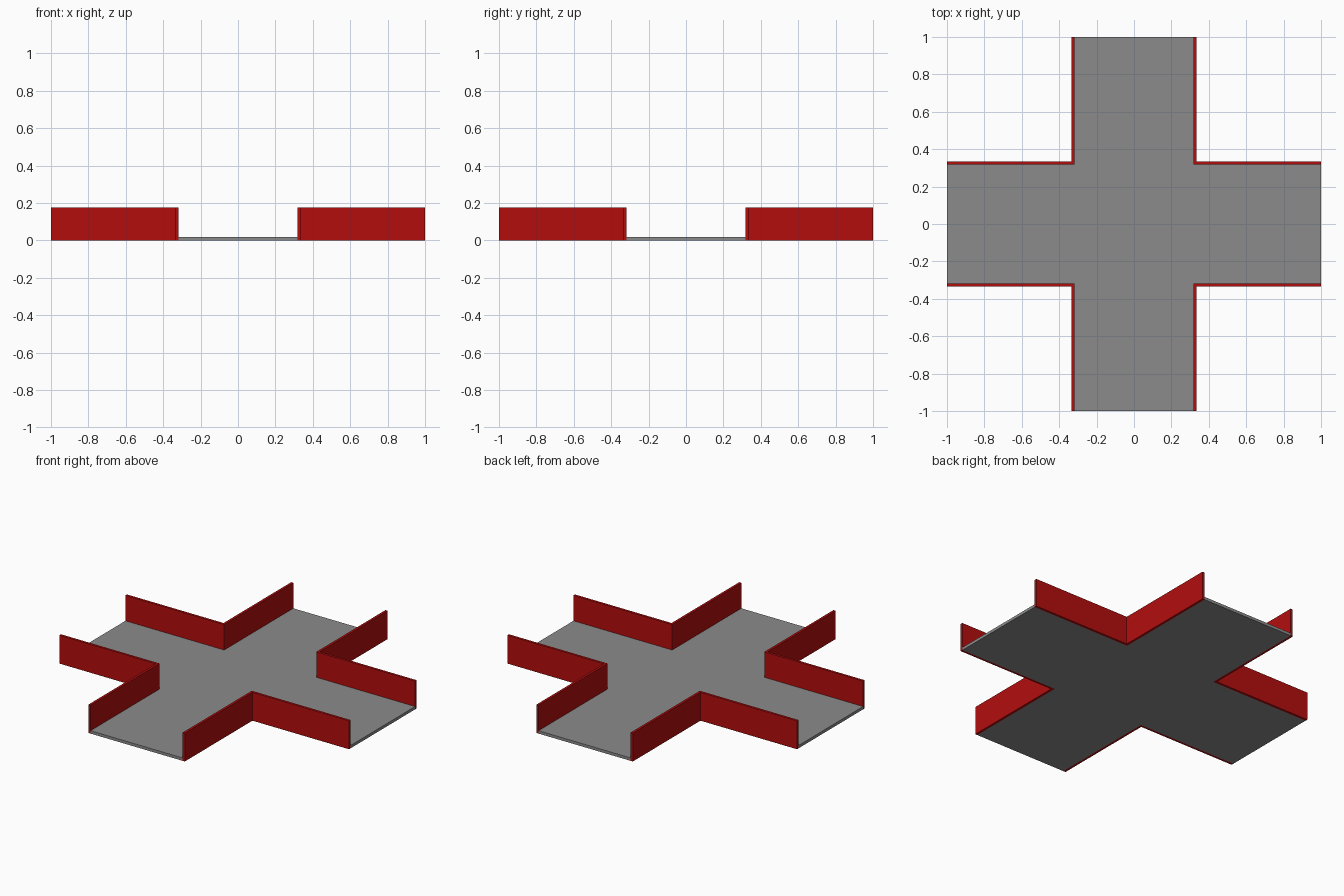
import bpy, bmesh

if "Cube" in bpy.data.objects:
    bpy.data.objects.remove(bpy.data.objects["Cube"])

HALF = 1.0      # arm reach
OUT = 0.333     # outer face of walls
INN = 0.318     # inner face of walls
FLOOR_T = 0.018
WALL_H = 0.177


def material(name, color):
    m = bpy.data.materials.new(name)
    m.diffuse_color = (*color, 1)
    m.use_nodes = True
    m.node_tree.nodes["Principled BSDF"].inputs["Base Color"].default_value = m.diffuse_color
    return m


def prism(name, outline, height, mat):
    """Extrude a flat outline up from z = 0."""
    bm = bmesh.new()
    face = bm.faces.new([bm.verts.new((x, y, 0)) for x, y in outline])
    ext = bmesh.ops.extrude_face_region(bm, geom=[face])
    top = [g for g in ext["geom"] if isinstance(g, bmesh.types.BMVert)]
    bmesh.ops.translate(bm, verts=top, vec=(0, 0, height))
    bmesh.ops.recalc_face_normals(bm, faces=bm.faces)
    mesh = bpy.data.meshes.new(name)
    bm.to_mesh(mesh)
    bm.free()
    mesh.materials.append(mat)
    ob = bpy.data.objects.new(name, mesh)
    bpy.context.collection.objects.link(ob)
    return ob


grey = material("floor grey", (0.26, 0.26, 0.26))
red = material("wall red", (0.45, 0.004, 0.004))

# Cross-shaped floor: one arm outline turned through four quarters
arm = [(HALF, -INN), (HALF, INN), (INN, INN)]
cross = []
for _ in range(4):
    cross += arm
    arm = [(-y, x) for x, y in arm]
prism("floor", cross, FLOOR_T, grey)

# L-shaped wall in each inner corner
corner = [(INN, INN), (HALF, INN), (HALF, OUT), (OUT, OUT), (OUT, HALF), (INN, HALF)]
for name in ("back_right", "back_left", "front_left", "front_right"):
    prism("corner_wall_" + name, corner, WALL_H, red)
    corner = [(-y, x) for x, y in corner]
